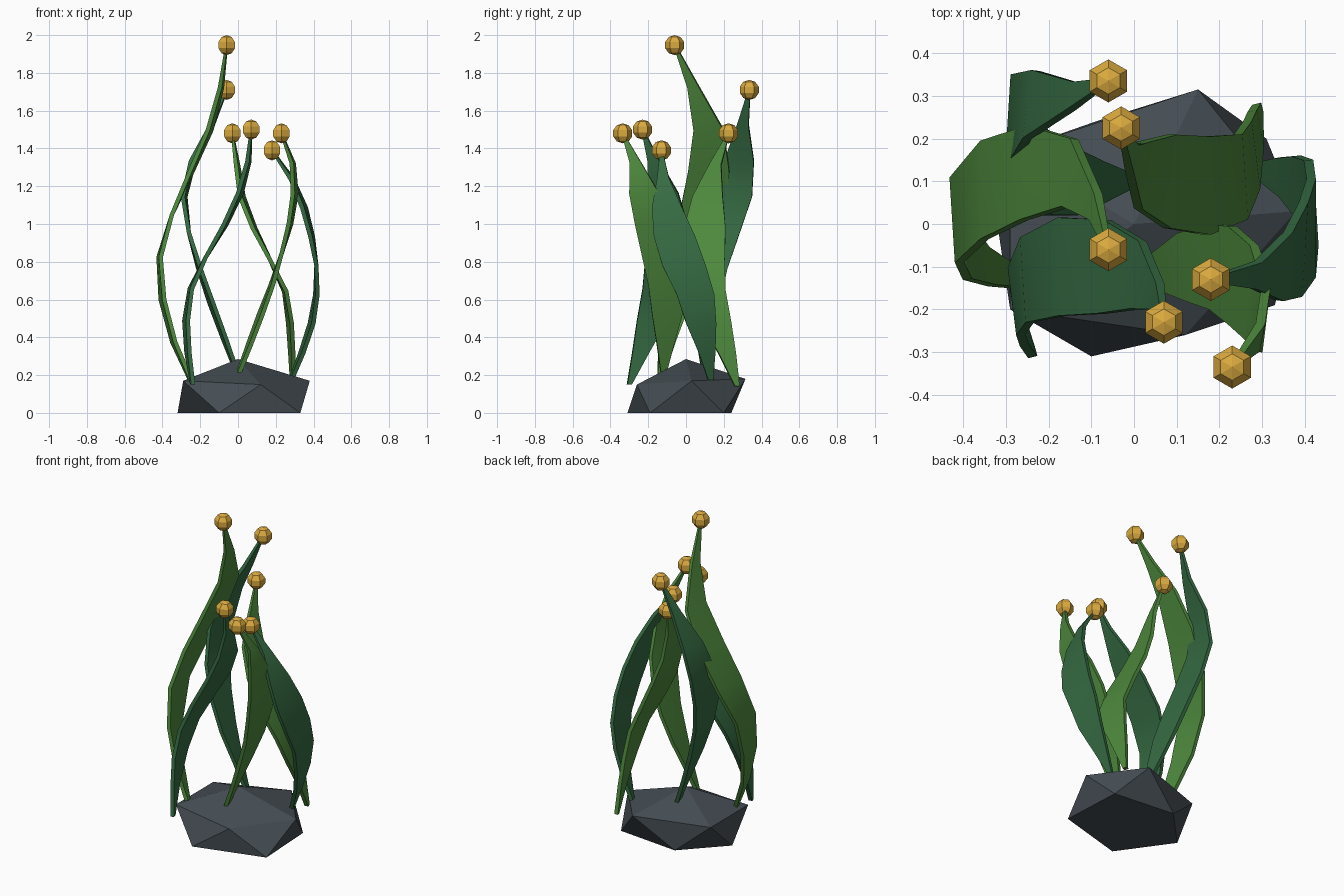
import bpy, bmesh, math
from mathutils import Vector

if "Cube" in bpy.data.objects:
    bpy.data.objects.remove(bpy.data.objects["Cube"])


def material(name, rgb):
    m = bpy.data.materials.new(name)
    m.diffuse_color = (*rgb, 1)
    m.use_nodes = True
    m.node_tree.nodes["Principled BSDF"].inputs["Base Color"].default_value = m.diffuse_color
    return m


ROCK = material("slate_grey", (0.058, 0.073, 0.085))
LIGHT = material("leaf_green", (0.076, 0.25, 0.047))
DARK = material("deep_green", (0.036, 0.145, 0.055))
GOLD = material("golden_yellow", (0.70, 0.40, 0.05))


def finish(bm, name, mat, smooth=False):
    bmesh.ops.recalc_face_normals(bm, faces=bm.faces)
    me = bpy.data.meshes.new(name)
    bm.to_mesh(me)
    bm.free()
    me.materials.append(mat)
    for p in me.polygons:
        p.use_smooth = smooth
    if smooth:
        me.set_sharp_from_angle(angle=math.radians(35))
    ob = bpy.data.objects.new(name, me)
    bpy.context.collection.objects.link(ob)
    return ob


# Faceted rock: hull of an irregular flattened icosahedron
rock_points = [
    (0, 0, 0.285),
    (0.12, -0.26, 0.15), (-0.29, -0.20, 0.17), (-0.29, 0.17, 0.17),
    (0.15, 0.315, 0.18), (0.38, 0.03, 0.17),
    (0.33, -0.19, 0), (-0.10, -0.31, 0), (-0.32, 0, 0),
    (-0.09, 0.24, 0), (0.31, 0.20, 0),
]
bm = bmesh.new()
for p in rock_points:
    bm.verts.new(p)
bmesh.ops.convex_hull(bm, input=bm.verts)
finish(bm, "rock", ROCK)

# Half widths of a blade from its foot to its tip
HALF_WIDTH = [0.012, 0.045, 0.08, 0.10, 0.115, 0.11, 0.08, 0.032, 0.006]
THICK = 0.022


def blade(name, mat, z0, z1, xs, ys):
    centres = [Vector((x, y, z0 + (z1 - z0) * i / 8))
               for i, (x, y) in enumerate(zip(xs, ys))]
    bm = bmesh.new()
    rings = []
    for i, c in enumerate(centres):
        a = 0.25 - 0.5 * i / 8          # gentle twist
        side = Vector((-math.sin(a), math.cos(a), 0))
        along = (centres[min(i + 1, 8)] - centres[max(i - 1, 0)]).normalized()
        nrm = side.cross(along).normalized() * (THICK / 2 if i < 8 else 0.006)
        w = side * HALF_WIDTH[i]
        rings.append([bm.verts.new(c + p)
                      for p in (w + nrm, nrm, -w + nrm, -w - nrm, -nrm, w - nrm)])
    for r, s in zip(rings, rings[1:]):
        for k in range(6):
            j = (k + 1) % 6
            bm.faces.new((r[k], r[j], s[j], s[k]))
    bm.faces.new(rings[0])
    bm.faces.new(rings[-1])
    finish(bm, name, mat, True)

    # Bulb on the tip
    bm = bmesh.new()
    bmesh.ops.create_uvsphere(bm, u_segments=6, v_segments=5, radius=0.053)
    # put a corner of the hexagon on the y axis
    if max(v.co.y for v in bm.verts) < max(v.co.x for v in bm.verts):
        for v in bm.verts:
            v.co.x, v.co.y = -v.co.y, v.co.x
    bmesh.ops.translate(bm, verts=bm.verts, vec=centres[-1])
    finish(bm, name.replace("blade", "bulb"), GOLD)


# Six wavy blades
blade("blade_left", LIGHT, 0.15, 1.947,
      [-.24, -.34, -.40, -.415, -.35, -.25, -.15, -.09, -.06],
      [-.14, -.10, -.05, .01, .08, .12, .12, .04, -.06])
blade("blade_right", DARK, 0.17, 1.39,
      [.28, .34, .39, .415, .415, .39, .35, .285, .18],
      [.13, .11, .08, .05, -.01, -.06, -.10, -.12, -.13])
blade("blade_front_left", DARK, 0.15, 1.50,
      [-.24, -.265, -.275, -.25, -.17, -.07, .01, .055, .07],
      [-.30, -.24, -.18, -.13, -.10, -.10, -.12, -.17, -.23])
blade("blade_back_right", LIGHT, 0.14, 1.48,
      [.29, .285, .275, .25, .17, .085, .02, -.005, -.03],
      [.27, .22, .16, .11, .09, .10, .115, .155, .225])
blade("blade_front_right", LIGHT, 0.20, 1.48,
      [0, .06, .12, .18, .23, .275, .30, .29, .23],
      [-.12, -.11, -.10, -.10, -.12, -.16, -.22, -.265, -.335])
blade("blade_back_left", DARK, 0.20, 1.71,
      [0, -.07, -.14, -.205, -.26, -.285, -.24, -.14, -.06],
      [.10, .10, .10, .12, .17, .24, .28, .30, .335])
